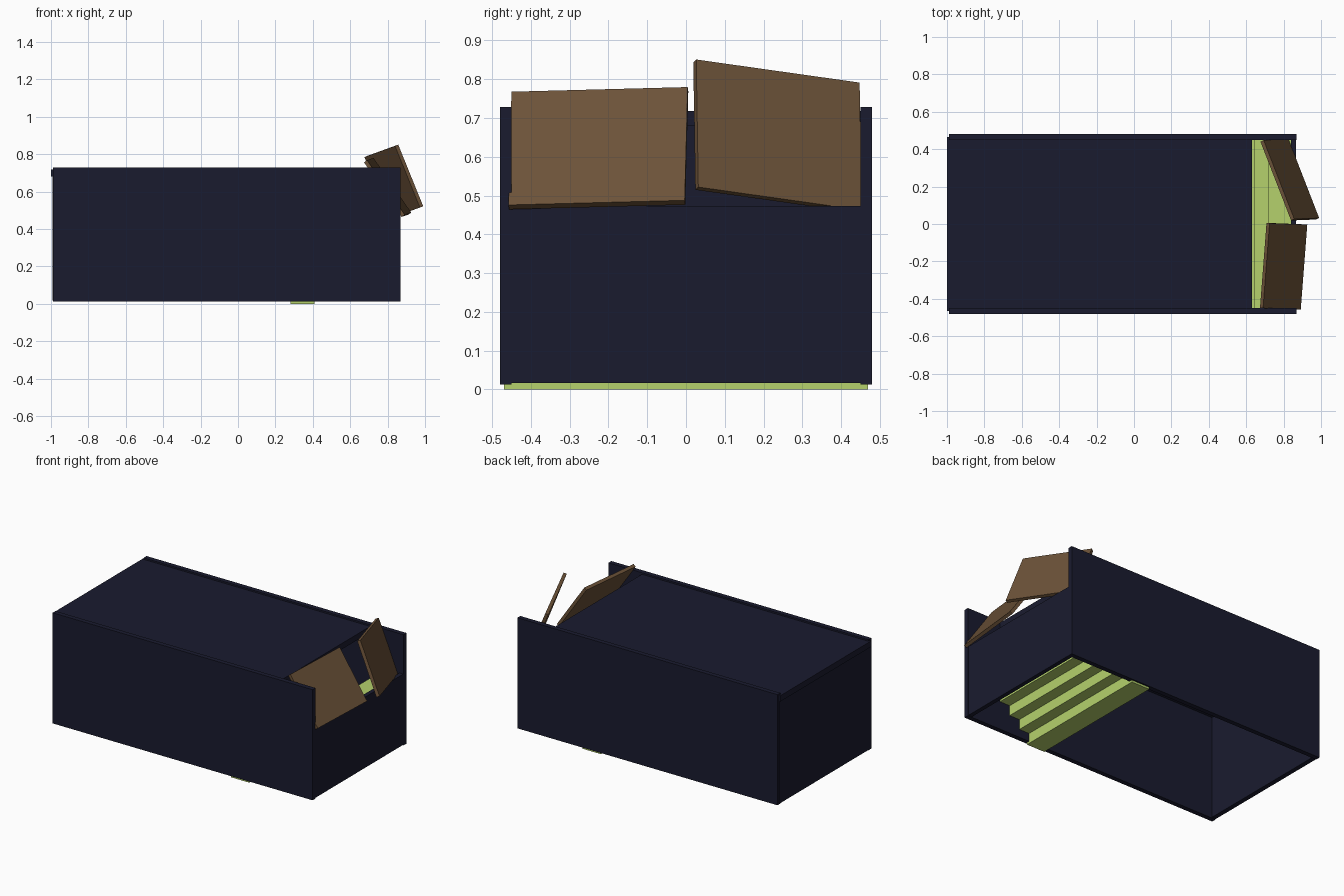
import bpy
from mathutils import Vector, Matrix

if "Cube" in bpy.data.objects:
    bpy.data.objects.remove(bpy.data.objects["Cube"])


def material(name, rgb):
    m = bpy.data.materials.new(name)
    m.diffuse_color = (*rgb, 1)
    m.use_nodes = True
    m.node_tree.nodes["Principled BSDF"].inputs["Base Color"].default_value = m.diffuse_color
    return m


NAVY = material("dark_stone", (0.010, 0.011, 0.028))
WOOD = material("brown_wood", (0.150, 0.085, 0.040))
GREEN = material("green_step", (0.46, 0.64, 0.15))


def box(name, mat, x, y, z):
    """Box from (min, max) pairs on each axis."""
    bpy.ops.mesh.primitive_cube_add(size=1)
    o = bpy.context.object
    o.name = name
    o.data.transform(Matrix.Diagonal((x[1] - x[0], y[1] - y[0], z[1] - z[0], 1)))
    o.location = [sum(r) / 2 for r in (x, y, z)]
    o.data.materials.append(mat)
    return o


def door(name, centre, along, down, size):
    """Thin leaf oriented by its long edge and its slope direction."""
    o = box(name, WOOD, *[(-s / 2, s / 2) for s in size])
    u = Vector(along).normalized()
    d = Vector(down)
    d = (d - u * d.dot(u)).normalized()
    n = u.cross(d)
    rot = Matrix((u, d, n)).transposed().to_4x4()
    o.matrix_world = Matrix.Translation(centre) @ rot


# Shell: long side walls, end walls and roof deck (open underneath)
for name, s in (("front_wall", -1), ("back_wall", 1)):
    box(name, NAVY, (-0.99, 0.87), sorted((s * 0.45, s * 0.48)), (0.013, 0.728))
box("left_wall", NAVY, (-0.993, -0.963), (-0.465, 0.465), (0.018, 0.69))
box("right_wall", NAVY, (0.84, 0.867), (-0.465, 0.465), (0.016, 0.473))
box("roof_deck", NAVY, (-1.0, 0.63), (-0.465, 0.465), (0.68, 0.718))

# Stairs climbing to the hatch opening
STEPS, RISE, RUN = 7, 0.065, 0.073
for i in range(STEPS):
    x = 0.28 + i * RUN
    box(f"step_{i + 1}", GREEN, (x, x + 0.13), (-0.47, 0.47), (i * RISE, (i + 1) * RISE))

# Two crooked hatch doors
door("front_hatch_door", (0.80, -0.226, 0.622),
     (0.035, 0.457, 0.012), (0.20, -0.008, -0.29), (0.456, 0.355, 0.02))
door("back_hatch_door", (0.833, 0.236, 0.653),
     (-0.165, 0.425, -0.06), (0.135, 0.007, -0.335), (0.456, 0.355, 0.02))
